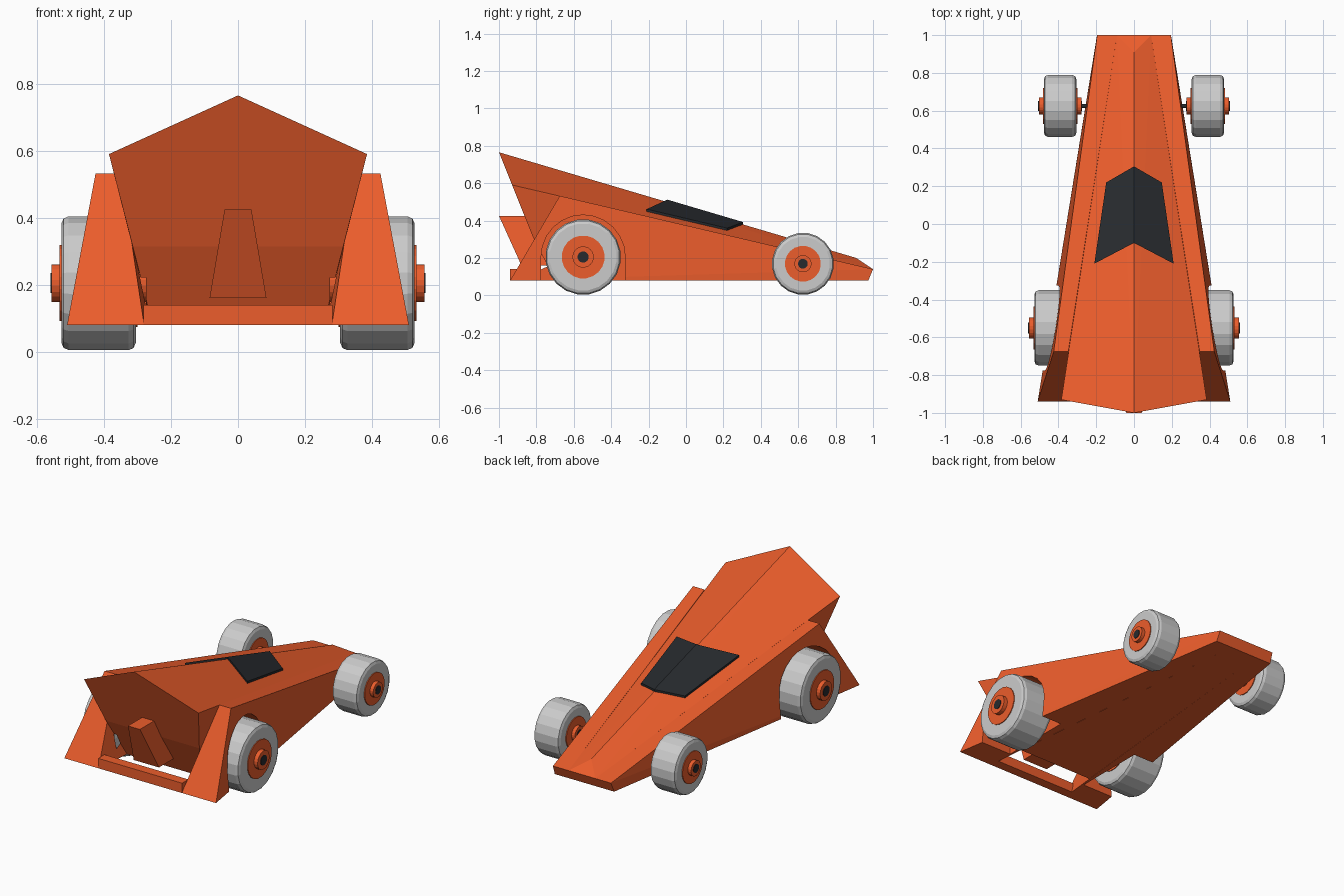
import bpy, bmesh, math
from mathutils import Matrix

if "Cube" in bpy.data.objects:
    bpy.data.objects.remove(bpy.data.objects["Cube"])


def material(name, rgb):
    m = bpy.data.materials.new(name)
    m.diffuse_color = (*rgb, 1)
    m.use_nodes = True
    m.node_tree.nodes["Principled BSDF"].inputs["Base Color"].default_value = m.diffuse_color
    return m


ORANGE = material("orange_paint", (0.84, 0.11, 0.025))
DARK = material("dark_trim", (0.02, 0.023, 0.027))


def finish(name, bm, mat):
    bmesh.ops.recalc_face_normals(bm, faces=bm.faces)
    me = bpy.data.meshes.new(name)
    bm.to_mesh(me)
    bm.free()
    if mat:
        me.materials.append(mat)
    ob = bpy.data.objects.new(name, me)
    bpy.context.collection.objects.link(ob)
    return ob


def solid(name, points, mat=None):
    """Flat-sided convex solid around the given corner points."""
    bm = bmesh.new()
    for p in points:
        bm.verts.new(p)
    r = bmesh.ops.convex_hull(bm, input=bm.verts)
    loose = [v for v in bm.verts if not v.link_faces]
    bmesh.ops.delete(bm, geom=loose, context='VERTS')
    bmesh.ops.dissolve_limit(bm, angle_limit=0.01, verts=bm.verts, edges=bm.edges)
    return finish(name, bm, mat)


def both(pts):
    return pts + [(-x, y, z) for x, y, z in pts if x]


def lathe(name, profile, y, z, mat=None, sides=20):
    """Closed turned shape around the x axis; profile is (x, radius)."""
    bm = bmesh.new()
    rings = []
    for x, r in profile:
        rings.append([bm.verts.new((x, y + r * math.cos(a), z + r * math.sin(a)))
                      for a in (2 * math.pi * (i + 0.5) / sides for i in range(sides))])
    for a, b in zip(rings, rings[1:]):
        for i in range(sides):
            j = (i + 1) % sides
            bm.faces.new((a[i], a[j], b[j], b[i]))
    bm.faces.new(rings[0])
    bm.faces.new(rings[-1])
    return finish(name, bm, mat)


def rod(name, x0, x1, r, y, z, mat):
    return lathe(name, [(x0, r), (x1, r)], y, z, mat)


# central wedge hull
hull = solid("hull", both([
    (0, -1, 0.765), (0.385, -0.93, 0.59), (0.314, -0.82, 0.315), (0.255, -0.70, 0.08),
    (0, 0.91, 0.20), (0.09, 1, 0.14), (0.09, 0.975, 0.08)]), ORANGE)

# canopy halves lying on the roof planes
def roof(x, y):
    t = (y + 1) / 1.91
    ridge = 0.765 - 0.565 * t
    s = (y + 0.93) / 1.93
    return ridge - (ridge - (0.59 - 0.45 * s)) * abs(x) / (0.385 - 0.295 * s)

outline = [(0, 0.305), (0.147, 0.22), (0.21, -0.21), (0, -0.10)]
for side, tag in ((1, "right"), (-1, "left")):
    solid("canopy_" + tag, [(side * x, y, roof(x, y) + d)
                            for x, y in outline for d in (-0.015, 0.013)], DARK)

    # side pod ending in the sloped rear fin
    pod = solid("side_pod_" + tag, [(side * x, y, z) for x, y, z in [
        (0.348, -0.675, 0.532), (0.425, -0.675, 0.532), (0.51, -0.94, 0.08), (0.28, -0.94, 0.08),
        (0.09, 1, 0.14), (0.195, 1, 0.14), (0.20, 0.975, 0.08), (0.09, 0.975, 0.08)]], ORANGE)

    # wheel arch cutter
    arch = [(-0.55 + 0.225 * math.cos(a), 0.205 + 0.225 * math.sin(a))
            for a in (math.pi * i / 12 for i in range(13))] + [(-0.775, -0.1), (-0.325, -0.1)]
    cutter = solid("arch_cutter_" + tag, [(side * x, y, z) for x in (0.275, 0.7) for y, z in arch])
    cutter.hide_render = True
    cutter.hide_set(True)
    for ob in (pod, hull):
        m = ob.modifiers.new("arch_" + tag, 'BOOLEAN')
        m.operation = 'DIFFERENCE'
        m.solver = 'EXACT'
        m.object = cutter

# rear bumper bar and exhaust block
solid("rear_bumper", [(x, y, z) for x in (-0.282, 0.282)
                      for y in (-0.94, -0.88) for z in (0.08, 0.14)], ORANGE)
solid("exhaust_block", both([
    (0.04, -1, 0.425), (0.085, -0.88, 0.16), (0.04, -0.85, 0.425), (0.085, -0.73, 0.16)]), ORANGE)

# wheels: label, y, radius, inner x, outer x, hub disc, cap, cap reach, pin
for label, y, r, xi, xo, disc, cap, reach, pin in (
        ("rear", -0.55, 0.202, 0.305, 0.527, 0.115, 0.057, 0.03, 0.03),
        ("front", 0.625, 0.166, 0.305, 0.477, 0.096, 0.046, 0.027, 0.026)):
    z = r + 0.003
    for side, tag in ((1, "right"), (-1, "left")):
        n = f"{label}_{tag}"
        e = 0.022
        prof = [(xi, r - e), (xi + 0.3 * e, r - 0.3 * e), (xi + e, r),
                (xo - e, r), (xo - 0.3 * e, r - 0.3 * e), (xo, r - e)]
        lathe("tyre_" + n, [(side * x, q) for x, q in prof], y, z)
        rod("hub_" + n, side * (xi - 0.005), side * (xo + 0.005), disc, y, z, ORANGE)
        rod("hub_cap_" + n, side * (xi - reach), side * (xo + reach), cap, y, z, ORANGE)
        rod("hub_pin_" + n, side * (xi - reach - 0.003), side * (xo + reach + 0.003),
            pin, y, z, DARK)
    # axle
    rod("axle_" + label, -xi, xi, 0.011, y, z, DARK)
